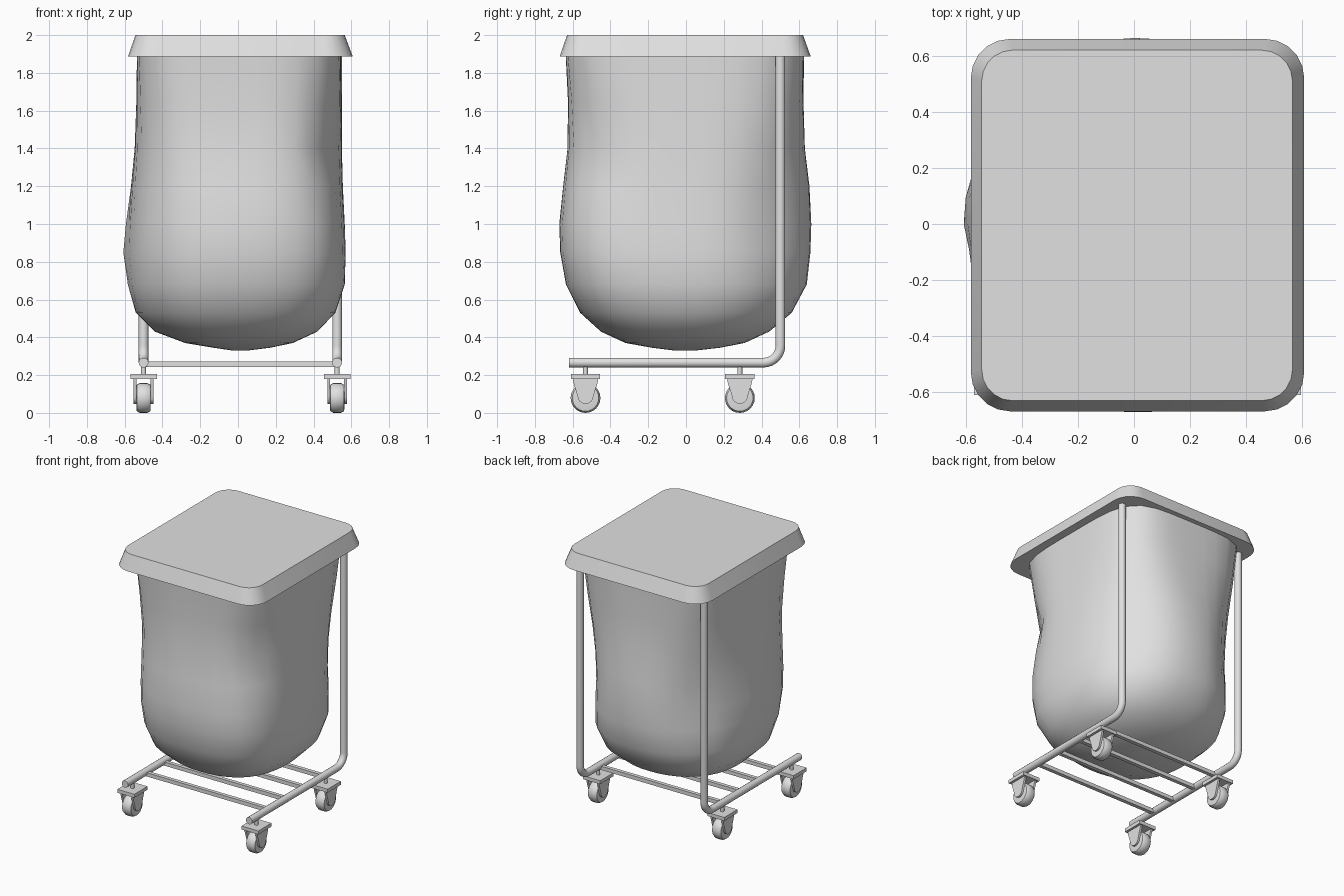
import bpy, bmesh, math
from mathutils import Vector, Matrix

if "Cube" in bpy.data.objects:
    bpy.data.objects.remove(bpy.data.objects["Cube"])

GREY = (0.75, 0.75, 0.75, 1)
grey = bpy.data.materials.new("light_grey")
grey.use_nodes = True
grey.diffuse_color = GREY
grey.node_tree.nodes["Principled BSDF"].inputs["Base Color"].default_value = GREY

RAIL_X = (-0.5, 0.525)
RAIL_Z = 0.266


def finish(bm, name, angle=40):
    bmesh.ops.recalc_face_normals(bm, faces=bm.faces)
    mesh = bpy.data.meshes.new(name)
    bm.to_mesh(mesh)
    bm.free()
    obj = bpy.data.objects.new(name, mesh)
    bpy.context.collection.objects.link(obj)
    mesh.materials.append(grey)
    bpy.ops.object.select_all(action='DESELECT')
    obj.select_set(True)
    bpy.context.view_layer.objects.active = obj
    bpy.ops.object.shade_smooth_by_angle(angle=math.radians(angle))
    return obj


def loft(name, rings, angle=40):
    """Skin a list of equally long point rings and cap both ends."""
    bm = bmesh.new()
    loops = [[bm.verts.new(p) for p in ring] for ring in rings]
    for a, b in zip(loops, loops[1:]):
        for i in range(len(a)):
            j = (i + 1) % len(a)
            bm.faces.new((a[i], a[j], b[j], b[i]))
    bm.faces.new(loops[0])
    bm.faces.new(loops[-1])
    return finish(bm, name, angle)


def box(name, size, centre):
    bm = bmesh.new()
    m = Matrix.Translation(centre) @ Matrix.Diagonal((*size, 1))
    bmesh.ops.create_cube(bm, size=1, matrix=m)
    return finish(bm, name)


def circle_x(x, y, z, r, n=24):
    return [(x, y + r * math.cos(t), z + r * math.sin(t))
            for t in (math.tau * i / n for i in range(n))]


# Lid: tapered slab with rounded corners
def rounded_rect(x0, x1, y0, y1, r, z, steps=5):
    pts = []
    corners = ((x1 - r, y1 - r), (x0 + r, y1 - r), (x0 + r, y0 + r), (x1 - r, y0 + r))
    for k, (cx, cy) in enumerate(corners):
        for s in range(steps + 1):
            t = math.pi / 2 * (k + s / steps)
            pts.append((cx + r * math.cos(t), cy + r * math.sin(t), z))
    return pts


loft("lid", [rounded_rect(-0.582, 0.607, -0.668, 0.66, 0.14, 1.888),
             rounded_rect(-0.543, 0.565, -0.63, 0.62, 0.11, 2.0)], 30)

# Bag: height, left, right, front, back, squareness
BAG = [(1.9, -.535, .545, -.637, .625, 4.8), (1.65, -.538, .547, -.625, .622, 3.8),
       (1.4, -.547, .55, -.627, .63, 3.1), (1.2, -.565, .555, -.65, .655, 2.7),
       (1.0, -.58, .565, -.67, .665, 2.45), (.85, -.587, .57, -.665, .66, 2.4),
       (.68, -.575, .565, -.635, .64, 2.4), (.53, -.54, .515, -.56, .56, 2.4),
       (.43, -.44, .42, -.45, .44, 2.3), (.37, -.28, .29, -.32, .31, 2.2),
       (.345, -.13, .17, -.18, .18, 2), (.33, -.03, .05, -.06, .05, 2)]
# Cloth bulges and dents: direction, width, height, spread, amount
FOLDS = [(-0.78, 0.2, 1.42, 0.17, -0.045), (-0.85, 0.35, 0.88, 0.38, 0.045),
         (2.25, 0.35, 1.05, 0.38, -0.05), (0.85, 0.35, 1.1, 0.4, -0.035),
         (-2.25, 0.35, 0.9, 0.3, 0.01), (3.08, 0.15, 0.87, 0.2, 0.024)]
SEGS = 40


def bag_ring(z, left, right, front, back, n):
    ring = []
    for i in range(SEGS):
        t = math.tau * i / SEGS
        c, s = math.cos(t), math.sin(t)
        a = right if c > 0 else -left
        b = back if s > 0 else -front
        r = (abs(c / a) ** n + abs(s / b) ** n) ** (-1 / n)
        fade = min(1, r / 0.5)
        for angle, width, height, spread, amount in FOLDS:
            d = math.atan2(math.sin(t - angle), math.cos(t - angle))
            r += fade * amount * math.exp(-(d / width) ** 2 - ((z - height) / spread) ** 2)
        ring.append((r * c, r * s, z))
    return ring


loft("bag", [bag_ring(*row) for row in BAG], 80)


# Side rails: one bent tube each, floor rail turning up into the post
def bent_tube(name, x, radius=0.026, bend=0.09, n=14):
    path = [((-0.62, RAIL_Z), 0)]
    for k in range(9):
        t = math.pi / 2 * k / 8
        path.append(((0.5 - bend + bend * math.sin(t),
                      RAIL_Z + bend - bend * math.cos(t)), t))
    path.append(((0.5, 1.9), math.pi / 2))
    rings = []
    for (y, z), t in path:
        out = Vector((0, -math.sin(t), math.cos(t)))
        rings.append([Vector((x, y, z)) + radius * (Vector((1, 0, 0)) * math.cos(u) + out * math.sin(u))
                      for u in (math.tau * i / n for i in range(n))])
    loft(name, rings)


for side, x in zip(("right", "left"), RAIL_X):
    bent_tube(side + "_rail", x)

# Cross bars of the bottom rack
for i, y in enumerate((-0.38, -0.17, 0.05, 0.27)):
    box(f"rack_bar_{i + 1}", (RAIL_X[1] - RAIL_X[0], 0.028, 0.028),
        (sum(RAIL_X) / 2, y, 0.257))


# Casters: stem, plate, fork and wheel
def fork_outline(x, y):
    pts = [(x, y + 0.068, 0.185), (x, y + 0.064, 0.16)]
    for k in range(9):
        t = -math.pi * k / 8
        pts.append((x, y + 0.042 * math.cos(t), 0.09 + 0.042 * math.sin(t)))
    return pts + [(x, y - 0.064, 0.16), (x, y - 0.068, 0.185)]


def caster(name, x, y):
    bm = bmesh.new()
    bmesh.ops.create_cone(bm, cap_ends=True, segments=12, radius1=0.013, radius2=0.013,
                          depth=0.07, matrix=Matrix.Translation((x, y, 0.225)))
    finish(bm, name + "_stem")
    box(name + "_plate", (0.14, 0.155, 0.026), (x, y, 0.192))
    for side, s in (("left", 1), ("right", -1)):
        loft(f"{name}_fork_{side}", [fork_outline(x + s * 0.037, y),
                                     fork_outline(x + s * 0.052, y)])
    profile = ((-0.038, 0.058), (-0.036, 0.07), (-0.02, 0.079),
               (0.02, 0.079), (0.036, 0.07), (0.038, 0.058))
    loft(name + "_wheel", [circle_x(x + dx, y, 0.079, r) for dx, r in profile], 50)


for end, y in (("front", -0.532), ("back", 0.285)):
    for side, x in zip(("right", "left"), RAIL_X):
        caster(f"{end}_{side}_caster", x, y)
